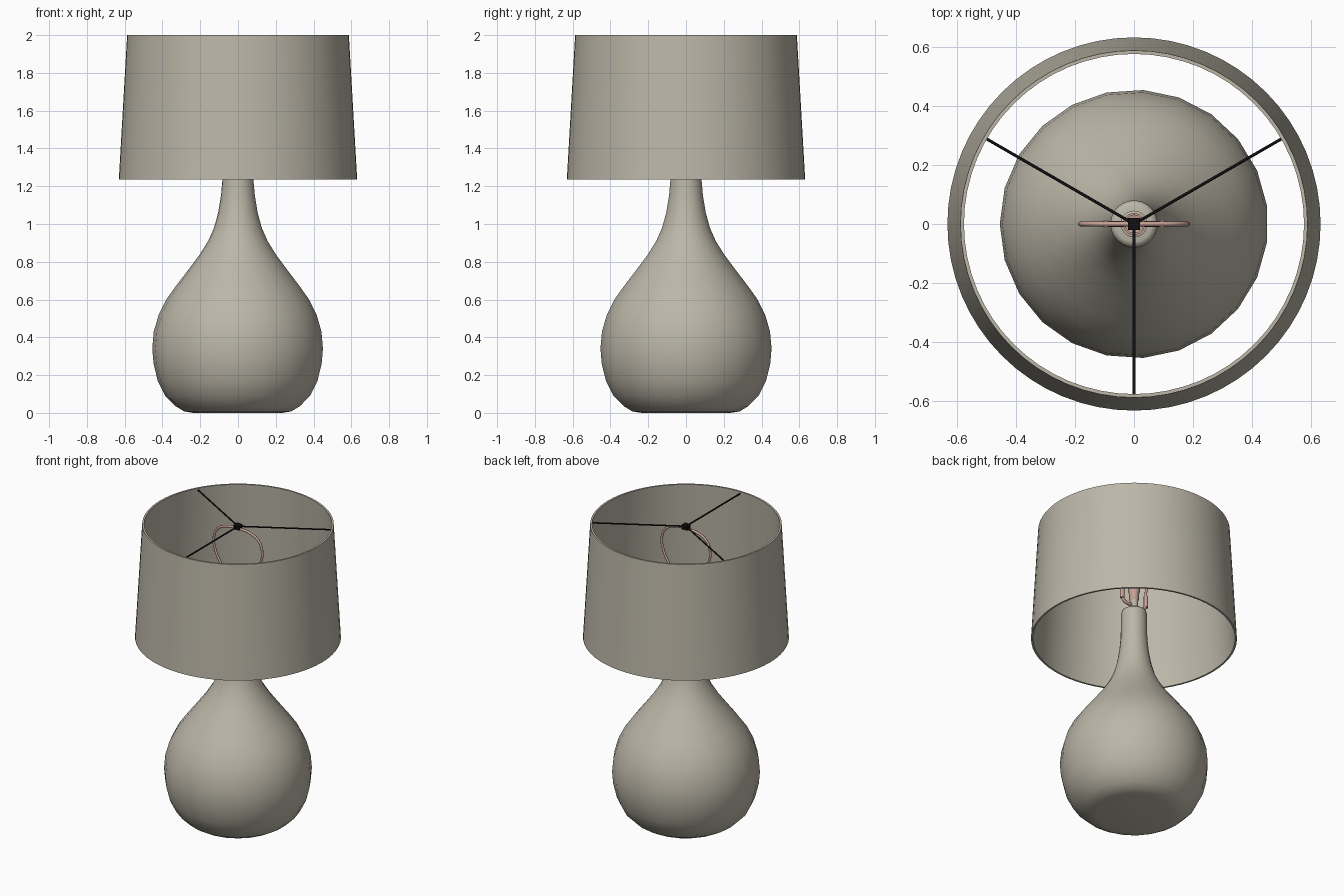
import bpy, bmesh, math
from mathutils import Vector

if "Cube" in bpy.data.objects:
    bpy.data.objects.remove(bpy.data.objects["Cube"])


def material(name, rgb):
    m = bpy.data.materials.new(name)
    m.diffuse_color = (*rgb, 1)
    m.use_nodes = True
    m.node_tree.nodes["Principled BSDF"].inputs["Base Color"].default_value = m.diffuse_color
    return m


STONE = material("warm_grey", (0.50, 0.47, 0.39))
COPPER = material("copper_pink", (0.58, 0.36, 0.30))
BLACK = material("black", (0.005, 0.005, 0.005))


def finish(name, bm, mat, angle=40):
    bmesh.ops.recalc_face_normals(bm, faces=bm.faces)
    me = bpy.data.meshes.new(name)
    bm.to_mesh(me)
    bm.free()
    ob = bpy.data.objects.new(name, me)
    bpy.context.collection.objects.link(ob)
    me.materials.append(mat)
    bpy.ops.object.select_all(action='DESELECT')
    ob.select_set(True)
    bpy.context.view_layer.objects.active = ob
    bpy.ops.object.shade_smooth_by_angle(angle=math.radians(angle))
    return ob


def lathe(name, profile, segs, mat, start=0.0, closed=False, angle=40):
    """Revolve (radius, z) points round z; open profiles get flat caps."""
    bm = bmesh.new()
    rings = []
    for r, z in profile:
        rings.append([bm.verts.new((r * math.cos(start + math.tau * i / segs),
                                    r * math.sin(start + math.tau * i / segs), z))
                      for i in range(segs)])
    pairs = list(zip(rings, rings[1:]))
    if closed:
        pairs.append((rings[-1], rings[0]))
    else:
        bm.faces.new(rings[0])
        bm.faces.new(rings[-1])
    for a, b in pairs:
        for i in range(segs):
            j = (i + 1) % segs
            bm.faces.new((a[i], a[j], b[j], b[i]))
    return finish(name, bm, mat, angle)


def wire(name, points, radius, mat, smooth=True):
    """Round rod along a path of points."""
    cu = bpy.data.curves.new(name, 'CURVE')
    cu.dimensions = '3D'
    cu.bevel_depth = radius
    cu.bevel_resolution = 2
    cu.use_fill_caps = True
    cu.resolution_u = 6
    if smooth:
        sp = cu.splines.new('BEZIER')
        sp.bezier_points.add(len(points) - 1)
        for p, co in zip(sp.bezier_points, points):
            p.co = co
            p.handle_left_type = p.handle_right_type = 'AUTO'
    else:
        sp = cu.splines.new('POLY')
        sp.points.add(len(points) - 1)
        for p, co in zip(sp.points, points):
            p.co = (*co, 1)
    cu.materials.append(mat)
    ob = bpy.data.objects.new(name, cu)
    bpy.context.collection.objects.link(ob)
    return ob


# Gourd-shaped base
lathe("base", [(0.235, 0), (0.285, 0.008), (0.33, 0.035), (0.385, 0.09), (0.425, 0.17),
               (0.447, 0.26), (0.454, 0.34), (0.446, 0.43), (0.42, 0.52), (0.38, 0.60),
               (0.33, 0.67), (0.265, 0.755), (0.205, 0.835), (0.158, 0.91), (0.127, 0.98),
               (0.105, 1.06), (0.09, 1.15), (0.082, 1.24), (0.08, 1.33), (0.08, 1.405),
               (0.074, 1.425), (0.06, 1.43)], 23, STONE, start=math.pi, angle=60)

# Neck cap and stem
lathe("neck_cap", [(0.045, 1.425), (0.045, 1.445), (0.025, 1.45), (0.025, 1.51)], 24, STONE)

# Bulb socket, with an open top
lathe("socket", [(0.024, 1.50), (0.03, 1.51), (0.03, 1.55), (0.037, 1.57), (0.037, 1.64),
                 (0.030, 1.64), (0.030, 1.58), (0.010, 1.575)], 24, COPPER)

# Harp: saddle, sleeves and wire loop
wire("harp_saddle", [(-0.095, 0, 1.51), (-0.08, 0, 1.478), (0, 0, 1.47),
                     (0.08, 0, 1.478), (0.095, 0, 1.51)], 0.010, COPPER)
half = [(0.095, 1.50), (0.096, 1.60), (0.125, 1.69), (0.165, 1.77), (0.181, 1.855),
        (0.155, 1.925), (0.09, 1.962)]
loop = [(-x, 0, z) for x, z in half] + [(0, 0, 1.97)] + [(x, 0, z) for x, z in reversed(half)]
wire("harp_loop", loop, 0.008, COPPER)
for side, s in (("left", -1), ("right", 1)):
    wire("harp_sleeve_" + side, [(s * 0.095, 0, 1.49), (s * 0.095, 0, 1.57)], 0.014, COPPER, False)

# Tapered thin-walled drum shade
lathe("shade", [(0.631, 1.235), (0.587, 2.0), (0.575, 2.0), (0.619, 1.235)], 64, STONE, closed=True)

# Three-armed spider and its square hub
for i in range(3):
    a = math.radians(30 + 120 * i)
    wire(f"spider_arm_{i + 1}", [(0, 0, 1.985), (0.579 * math.cos(a), 0.579 * math.sin(a), 1.985)],
         0.005, BLACK, False)
bm = bmesh.new()
bmesh.ops.create_cube(bm, size=1)
bmesh.ops.scale(bm, vec=(0.04, 0.04, 0.03), verts=bm.verts)
bmesh.ops.translate(bm, vec=Vector((0, 0, 1.983)), verts=bm.verts)
finish("spider_hub", bm, BLACK)
